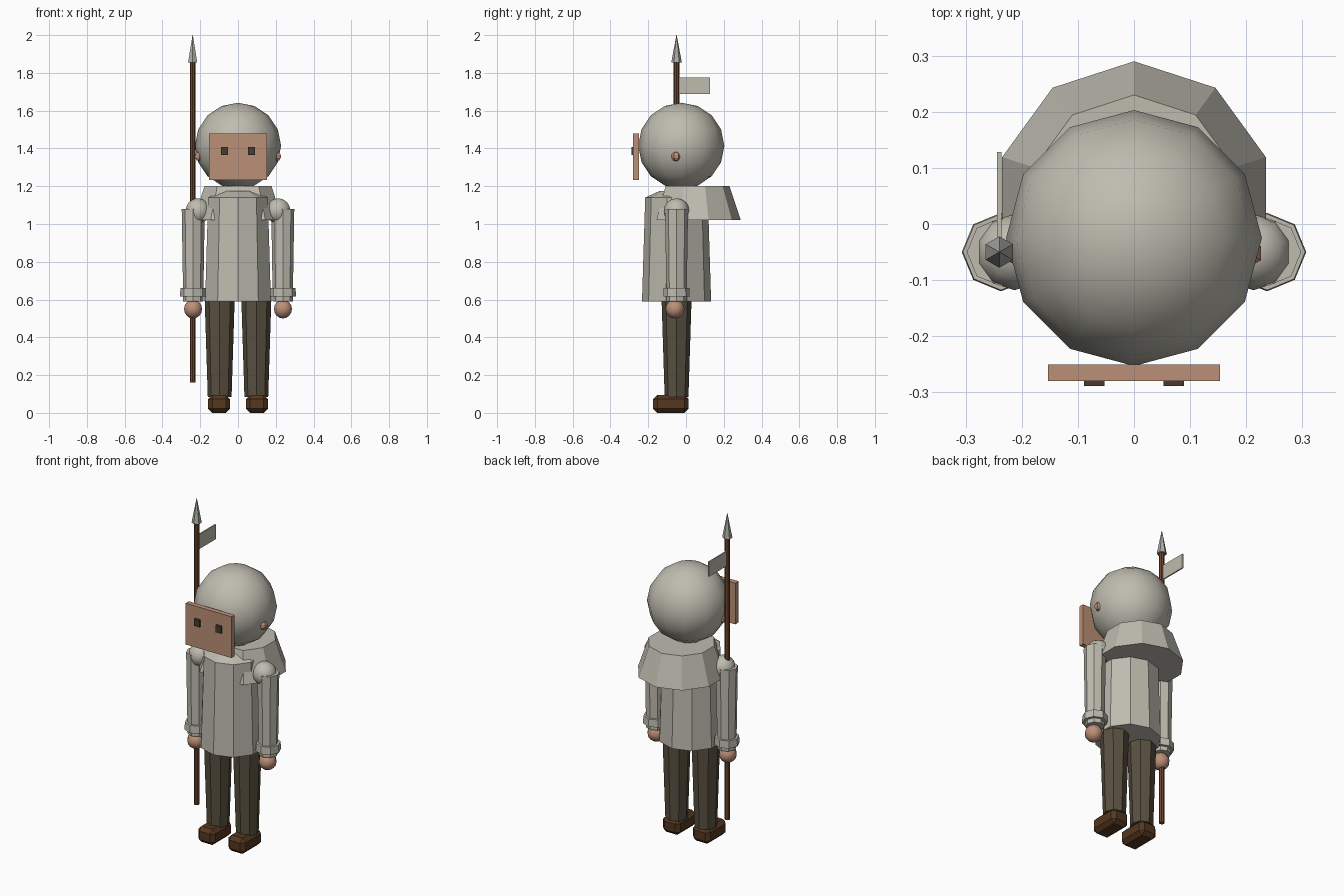
import bpy, bmesh, math

if "Cube" in bpy.data.objects:
    bpy.data.objects.remove(bpy.data.objects["Cube"])


def material(name, rgb):
    m = bpy.data.materials.new(name)
    m.diffuse_color = (*rgb, 1)
    m.use_nodes = True
    m.node_tree.nodes["Principled BSDF"].inputs["Base Color"].default_value = m.diffuse_color
    return m


CLOTH = material("pale_cloth", (0.52, 0.50, 0.43))
SKIN = material("skin", (0.50, 0.28, 0.185))
TROUSER = material("dark_trouser", (0.098, 0.08, 0.052))
LEATHER = material("brown_leather", (0.09, 0.038, 0.014))
WOOD = material("wood", (0.15, 0.06, 0.028))
EYE = material("eye_dark", (0.06, 0.045, 0.032))
STEEL = material("steel", (0.42, 0.42, 0.39))


def loft(name, mat, rings, sides, start=90, sweep=None):
    """Closed prism through rings of (x, y, z, radius); sweep keeps fewer corners."""
    count = sweep or sides
    bm = bmesh.new()
    loops = []
    for x, y, z, r in rings:
        angles = [math.radians(start + 360 * i / sides) for i in range(count)]
        loops.append([bm.verts.new((x + r * math.cos(a), y + r * math.sin(a), z))
                      for a in angles])
    for low, high in zip(loops, loops[1:]):
        for i in range(count):
            j = (i + 1) % count
            bm.faces.new((low[i], low[j], high[j], high[i]))
    bm.faces.new(loops[0][::-1])
    bm.faces.new(loops[-1])
    return finish(name, mat, bm)


def finish(name, mat, bm):
    bmesh.ops.recalc_face_normals(bm, faces=bm.faces)
    me = bpy.data.meshes.new(name)
    bm.to_mesh(me)
    bm.free()
    me.materials.append(mat)
    ob = bpy.data.objects.new(name, me)
    bpy.context.collection.objects.link(ob)
    return ob


def box(name, mat, lo, hi, bevel=0):
    bm = bmesh.new()
    bmesh.ops.create_cube(bm, size=1)
    for v in bm.verts:
        v.co = [(a + b) / 2 + c * (b - a) for a, b, c in zip(lo, hi, v.co)]
    if bevel:
        bmesh.ops.bevel(bm, geom=bm.edges[:], offset=bevel, segments=1,
                        affect='EDGES', profile=0.5)
    return finish(name, mat, bm)


def ball(name, mat, centre, r, seg, rings, smooth=True):
    bm = bmesh.new()
    bmesh.ops.create_uvsphere(bm, u_segments=seg, v_segments=rings, radius=r)
    bmesh.ops.translate(bm, verts=bm.verts, vec=centre)
    for f in bm.faces:
        f.smooth = smooth
    return finish(name, mat, bm)


Y = -0.05  # body centre line

# Head with flat face plate
ball("head", CLOTH, (0, -0.025, 1.414), 0.228, 12, 8)
box("face_plate", SKIN, (-0.153, -0.28, 1.232), (0.153, -0.25, 1.48))

# Tunic with sloped shoulders, and the cape open at the throat
loft("tunic", CLOTH, [(0, Y, 0.59, 0.183), (0, Y, 1.14, 0.166),
                      (0, Y, 1.175, 0.09)], 10)
loft("cape", CLOTH, [(0, 0.043, 1.02, 0.247), (0, 0.043, 1.2, 0.187)],
     10, start=-54, sweep=9)

# Paired parts
for s, side in ((-1, "left"), (1, "right")):
    box(f"eye_{side}", EYE, (s * 0.071 - 0.018, -0.289, 1.364),
        (s * 0.071 + 0.018, -0.28, 1.408))
    ball(f"ear_{side}", SKIN, (s * 0.205, -0.052, 1.358), 0.026, 6, 5, False)
    ball(f"shoulder_{side}", CLOTH, (s * 0.213, Y, 1.068), 0.068, 10, 8)
    x = s * 0.237
    loft(f"sleeve_{side}", CLOTH, [(x, Y, 0.59, 0.053), (x, Y, 1.08, 0.061)], 8)
    loft(f"cuff_{side}", CLOTH, [(x, Y, 0.615, 0.07), (x, Y, 0.66, 0.068)], 8)
    ball(f"hand_{side}", SKIN, (s * 0.238, -0.058, 0.55), 0.05, 10, 8)
    x = s * 0.097
    loft(f"leg_{side}", TROUSER, [(x, Y, 0.085, 0.063), (x, Y, 0.62, 0.08)], 8)
    box(f"shoe_{side}", LEATHER, (s * 0.1 - 0.058, -0.174, 0),
        (s * 0.1 + 0.058, 0.014, 0.095), 0.022)

# Spear with pennant
SX = -0.24
loft("spear_shaft", WOOD, [(SX, Y, 0.16, 0.015), (SX, Y, 1.86, 0.015)], 8)
loft("spear_tip", STEEL, [(SX, Y, 1.855, 0.028), (SX, Y, 2.0, 0.001)], 6)
box("pennant", CLOTH, (SX - 0.004, Y, 1.688), (SX + 0.004, 0.128, 1.776))
